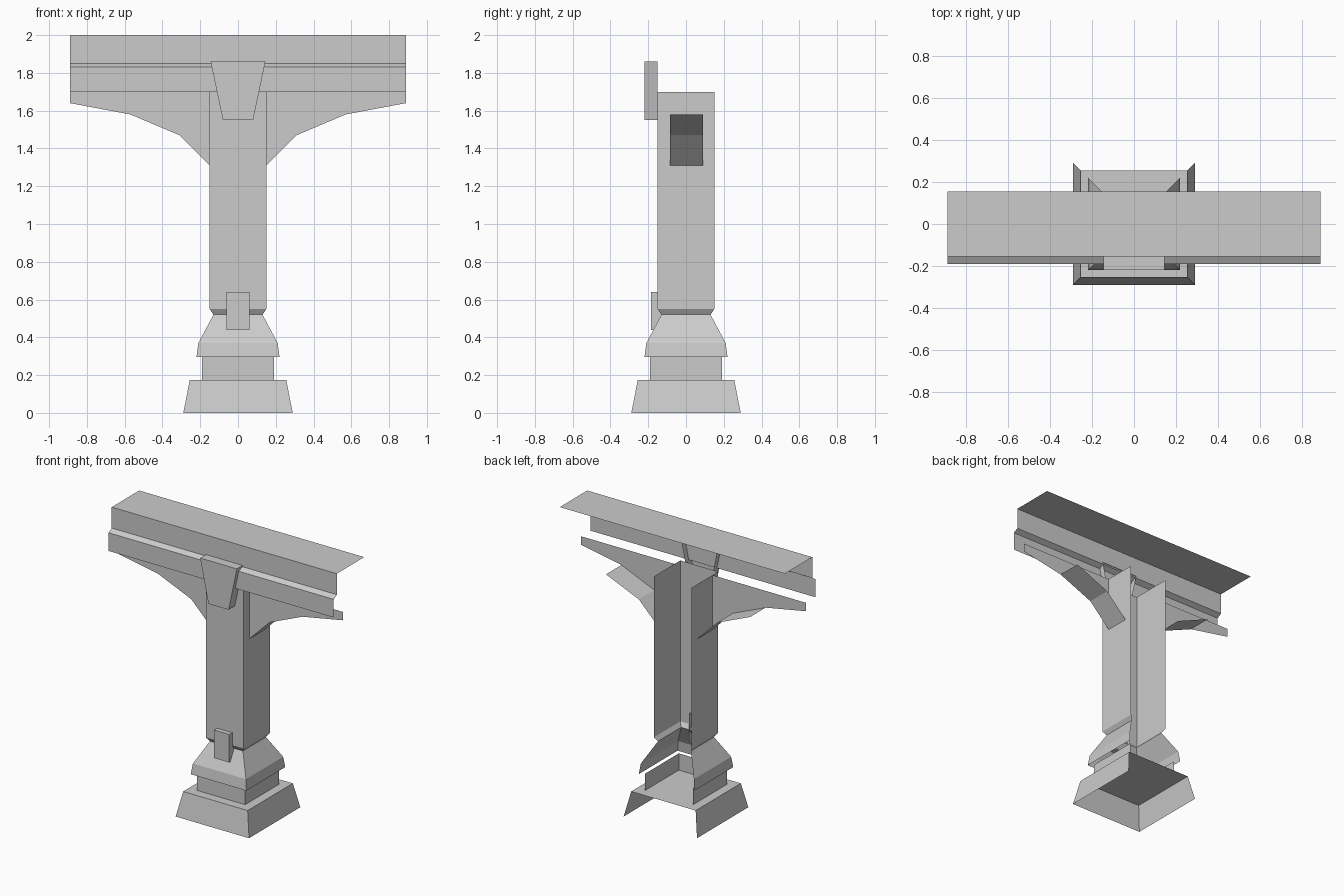
import bpy

old = bpy.data.objects.get("Cube")
if old:
    bpy.data.objects.remove(old, do_unlink=True)

stone = bpy.data.materials.new("grey_stone")
stone.use_nodes = True
GREY = (0.6, 0.6, 0.6, 1)
stone.diffuse_color = GREY
stone.node_tree.nodes["Principled BSDF"].inputs["Base Color"].default_value = GREY


def make(name, verts, faces):
    mesh = bpy.data.meshes.new(name)
    mesh.from_pydata(verts, [], faces)
    mesh.materials.append(stone)
    obj = bpy.data.objects.new(name, mesh)
    bpy.context.collection.objects.link(obj)
    return obj


def open_shell(name, levels, cap=False):
    """Square shell without a back wall; levels are (half width, height)."""
    verts, faces = [], []
    for h, z in levels:
        verts += [(-h, h, z), (-h, -h, z), (h, -h, z), (h, h, z)]
    for k in range(len(levels) - 1):
        for i in range(3):
            a = 4 * k + i
            faces.append((a, a + 1, a + 5, a + 4))
    if cap:
        n = len(verts) - 4
        faces.append((n, n + 1, n + 2, n + 3))
    return make(name, verts, faces)


def front_block(name, low, high, front, back):
    """Tapered block on the front, open behind; ends are (half width, height)."""
    verts = [(s * h, y, z) for h, z in (low, high)
             for s, y in ((-1, back), (-1, front), (1, front), (1, back))]
    faces = [(i, i + 1, i + 5, i + 4) for i in range(3)]
    faces += [(4, 5, 6, 7), (3, 2, 1, 0)]
    return make(name, verts, faces)


# Pedestal and shaft
open_shell("base_plinth", [(0.29, 0), (0.255, 0.175)], cap=True)
open_shell("base_neck", [(0.19, 0.175), (0.19, 0.295)])
open_shell("base_skirt", [(0.22, 0.295), (0.21, 0.37), (0.13, 0.52), (0.15, 0.55)])
open_shell("column_shaft", [(0.15, 0.55), (0.15, 1.70)])

# Beam: an open profile run along x
HALF = 0.89
profile = [(0.155, 2.0), (-0.155, 2.0), (-0.155, 1.85), (-0.19, 1.83), (-0.19, 1.70)]
verts = [(x, y, z) for y, z in profile for x in (-HALF, HALF)]
make("top_beam", verts, [(2 * i, 2 * i + 2, 2 * i + 3, 2 * i + 1)
                         for i in range(len(profile) - 1)])

# Curved brackets: a front web and a soffit under the inner part
curve = [(0.15, 1.31), (0.31, 1.47), (0.57, 1.58), (HALF, 1.64)]
for side, label in ((1, "left"), (-1, "right")):
    verts, faces = [], []
    for x, z in curve:
        verts += [(side * x, -0.085, z), (side * x, -0.085, 1.70), (side * x, 0.09, z)]
    for i in range(3):
        a, b = 3 * i, 3 * i + 3
        faces.append((a, b, b + 1, a + 1))
        if i < 2:
            faces.append((a, a + 2, b + 2, b))
    if side < 0:
        faces = [f[::-1] for f in faces]
    make(label + "_bracket", verts, faces)

# Keystone and small plate on the front
front_block("keystone", (0.08, 1.55), (0.145, 1.86), -0.22, -0.15)
front_block("front_tab", (0.06, 0.44), (0.06, 0.64), -0.185, -0.12)
